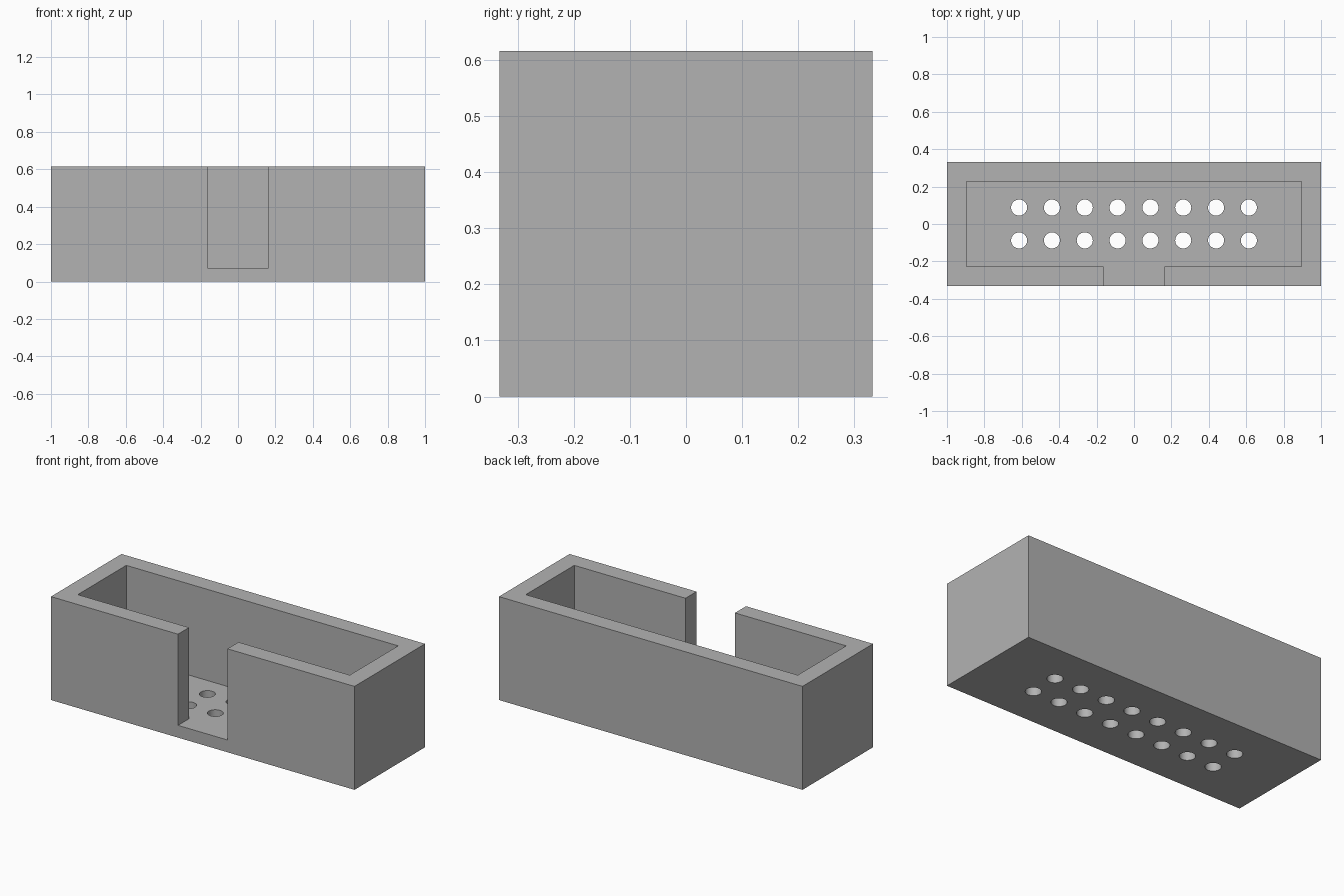
import bpy
import bmesh
from mathutils import Matrix, Vector

HALF_X, HALF_Y, HEIGHT = 1.0, 0.332, 0.616
WALL, FLOOR, SLOT = 0.104, 0.073, 0.163
PITCH, HOLE_RADIUS = 0.1755, 0.043

default = bpy.data.objects.get("Cube")
if default:
    bpy.data.objects.remove(default, do_unlink=True)

grey = bpy.data.materials.new("plain grey")
grey.use_nodes = True
colour = (0.448, 0.448, 0.448, 1)
grey.diffuse_color = colour
grey.node_tree.nodes["Principled BSDF"].inputs["Base Color"].default_value = colour


def make_object(name, bm):
    bmesh.ops.recalc_face_normals(bm, faces=bm.faces)
    mesh = bpy.data.meshes.new(name)
    bm.to_mesh(mesh)
    bm.free()
    mesh.materials.append(grey)
    obj = bpy.data.objects.new(name, mesh)
    bpy.context.collection.objects.link(obj)
    return obj


def prism(name, outline, bottom, top):
    bm = bmesh.new()
    face = bm.faces.new([bm.verts.new((x, y, bottom)) for x, y in outline])
    extruded = bmesh.ops.extrude_face_region(bm, geom=[face])["geom"]
    verts = [g for g in extruded if isinstance(g, bmesh.types.BMVert)]
    bmesh.ops.translate(bm, verts=verts, vec=(0, 0, top - bottom))
    return make_object(name, bm)


def cut(target, cutter):
    cutter.hide_render = True
    mod = target.modifiers.new("cut", "BOOLEAN")
    mod.operation = "DIFFERENCE"
    mod.solver = "EXACT"
    mod.object = cutter
    bpy.context.view_layer.objects.active = target
    bpy.ops.object.modifier_apply(modifier=mod.name)
    bpy.data.objects.remove(cutter, do_unlink=True)


# Outer block of the connector housing
housing = prism("connector_housing",
                [(-HALF_X, -HALF_Y), (HALF_X, -HALF_Y), (HALF_X, HALF_Y), (-HALF_X, HALF_Y)],
                0, HEIGHT)

# Open cavity together with the key slot through the front wall
ix, iy, out = HALF_X - WALL, HALF_Y - WALL, HALF_Y + 0.1
cavity = prism("cavity_cutter",
               [(-SLOT, -out), (SLOT, -out), (SLOT, -iy), (ix, -iy),
                (ix, iy), (-ix, iy), (-ix, -iy), (-SLOT, -iy)],
               FLOOR, HEIGHT + 0.1)
cut(housing, cavity)

# Two rows of eight pin holes through the floor
bm = bmesh.new()
for column in range(8):
    for row in range(2):
        centre = Vector(((column - 3.5) * PITCH, (row - 0.5) * PITCH, FLOOR / 2))
        bmesh.ops.create_cone(bm, cap_ends=True, segments=32, radius1=HOLE_RADIUS,
                              radius2=HOLE_RADIUS, depth=FLOOR * 2,
                              matrix=Matrix.Translation(centre))
cut(housing, make_object("pin_hole_cutter", bm))

bpy.ops.object.select_all(action="DESELECT")
housing.select_set(True)
bpy.context.view_layer.objects.active = housing
bpy.ops.object.shade_smooth_by_angle()
